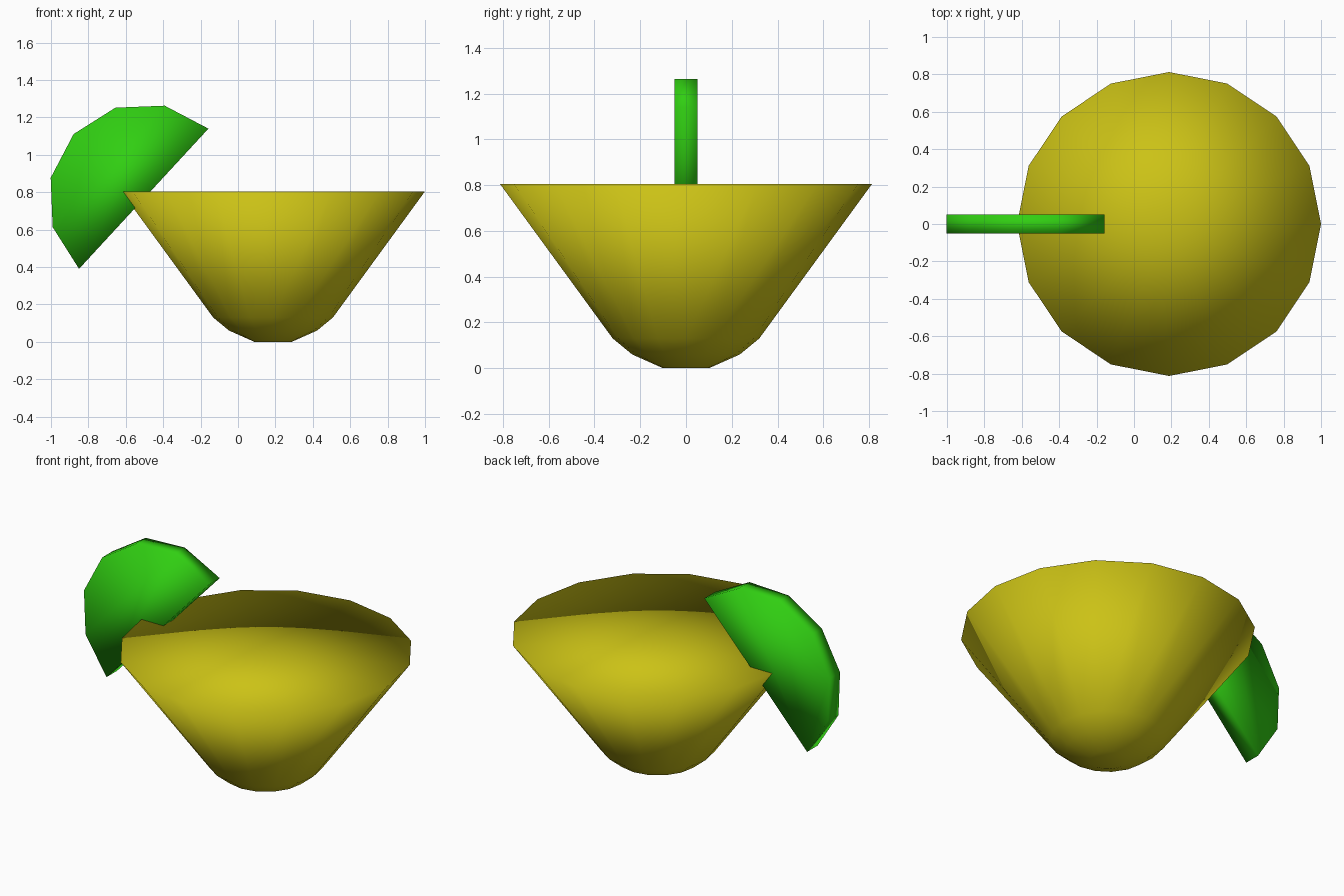
import bpy, bmesh
from math import sin, cos, radians, tau

if "Cube" in bpy.data.objects:
    bpy.data.objects.remove(bpy.data.objects["Cube"])


def finish(name, bm, color):
    """Turn a bmesh into a smooth-shaded, coloured object."""
    bmesh.ops.recalc_face_normals(bm, faces=bm.faces[:])
    for f in bm.faces:
        f.smooth = True
    mesh = bpy.data.meshes.new(name)
    bm.to_mesh(mesh)
    bm.free()
    mat = bpy.data.materials.new(name + "_color")
    mat.diffuse_color = (*color, 1)
    mat.use_nodes = True
    mat.node_tree.nodes["Principled BSDF"].inputs["Base Color"].default_value = mat.diffuse_color
    mesh.materials.append(mat)
    obj = bpy.data.objects.new(name, mesh)
    bpy.context.collection.objects.link(obj)
    return obj


# Filled bowl: 16-sided turned profile (radius, height), flat caps fanned from the centre
SIDES = 16
profile = [(0.10, 0.0), (0.235, 0.06), (0.32, 0.13), (0.8125, 0.805)]
bm = bmesh.new()
rings = [[bm.verts.new((r * cos(tau * i / SIDES), r * sin(tau * i / SIDES), z))
          for i in range(SIDES)] for r, z in profile]
bottom = bm.verts.new((0, 0, profile[0][1]))
top = bm.verts.new((0, 0, profile[-1][1]))
for i in range(SIDES):
    j = (i + 1) % SIDES
    for lo, hi in zip(rings, rings[1:]):
        bm.faces.new((lo[i], lo[j], hi[j], hi[i]))
    bm.faces.new((bottom, rings[0][j], rings[0][i]))
    bm.faces.new((top, rings[-1][i], rings[-1][j]))
bowl = finish("bowl", bm, (0.60, 0.54, 0.008))
bowl.location.x = 0.1875

# Citrus slice: half disc of six segments, tilted over the left rim
bm = bmesh.new()
arc = [bm.verts.new((0.51 * cos(radians(47.3 + 30 * i)), -0.05,
                     0.51 * sin(radians(47.3 + 30 * i)))) for i in range(7)]
face = bm.faces.new(arc)
new = bmesh.ops.extrude_face_region(bm, geom=[face])["geom"]
bmesh.ops.translate(bm, vec=(0, 0.10, 0),
                    verts=[v for v in new if isinstance(v, bmesh.types.BMVert)])
fruit_slice = finish("fruit_slice", bm, (0.03, 0.62, 0.006))
fruit_slice.location = (-0.504, 0, 0.765)
